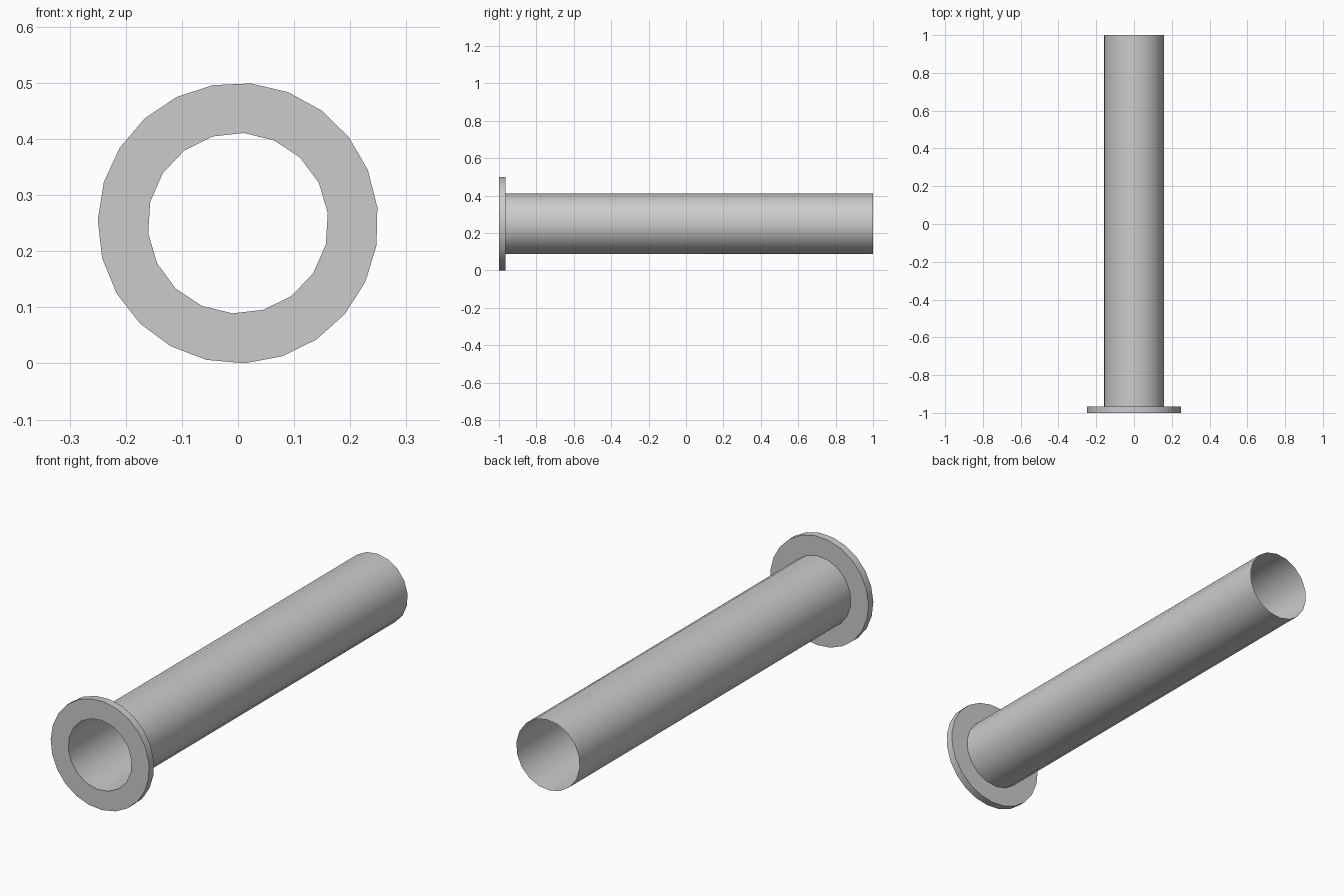
import bpy, bmesh, math

# Remove the default cube
cube = bpy.data.objects.get("Cube")
if cube:
    bpy.data.objects.remove(cube, do_unlink=True)

CENTRE_Z = 0.25
FRONT, FLANGE_BACK, BACK = -1.0, -0.965, 1.0
BORE = dict(radius=0.161, sides=18, start=86.4)
RIM = dict(radius=0.25, sides=23, start=84.8)

grey = bpy.data.materials.new("plain grey")
grey.use_nodes = True
grey.diffuse_color = (0.6, 0.6, 0.6, 1)
grey.node_tree.nodes["Principled BSDF"].inputs["Base Color"].default_value = (0.6, 0.6, 0.6, 1)


def ring(bm, y, radius, sides, start):
    """Closed loop of edges around the y axis."""
    verts = []
    for i in range(sides):
        a = math.radians(start) + math.tau * i / sides
        verts.append(bm.verts.new((radius * math.cos(a), y, CENTRE_Z + radius * math.sin(a))))
    return [bm.edges.new((verts[i - 1], verts[i])) for i in range(sides)]


def bridge(bm, a, b):
    bmesh.ops.bridge_loops(bm, edges=a + b)


def finish(bm, name, outward):
    """Orient faces, turn the mesh into an object and shade it."""
    bmesh.ops.recalc_face_normals(bm, faces=bm.faces)
    bm.faces.ensure_lookup_table()
    if not outward(bm):
        bmesh.ops.reverse_faces(bm, faces=bm.faces)
    mesh = bpy.data.meshes.new(name)
    bm.to_mesh(mesh)
    bm.free()
    mesh.materials.append(grey)
    obj = bpy.data.objects.new(name, mesh)
    bpy.context.collection.objects.link(obj)
    bpy.ops.object.select_all(action="DESELECT")
    obj.select_set(True)
    bpy.context.view_layer.objects.active = obj
    bpy.ops.object.shade_smooth_by_angle(angle=math.radians(30))


def faces_out(bm):
    """True when the outermost face points away from the axis."""
    def radial(f):
        c = f.calc_center_median()
        return c.x, c.z - CENTRE_Z
    f = max(bm.faces, key=lambda f: math.hypot(*radial(f)))
    x, z = radial(f)
    return f.normal.x * x + f.normal.z * z > 0


# Thin-walled open tube
bm = bmesh.new()
bridge(bm, ring(bm, FRONT, **BORE), ring(bm, BACK, **BORE))
bm.normal_update()
finish(bm, "tube", faces_out)

# Flange: front ring, outer rim and back ring around the tube
bm = bmesh.new()
front_in, front_out = ring(bm, FRONT, **BORE), ring(bm, FRONT, **RIM)
back_in, back_out = ring(bm, FLANGE_BACK, **BORE), ring(bm, FLANGE_BACK, **RIM)
bridge(bm, front_in, front_out)
bridge(bm, front_out, back_out)
bridge(bm, back_out, back_in)
bm.normal_update()
finish(bm, "flange", faces_out)
